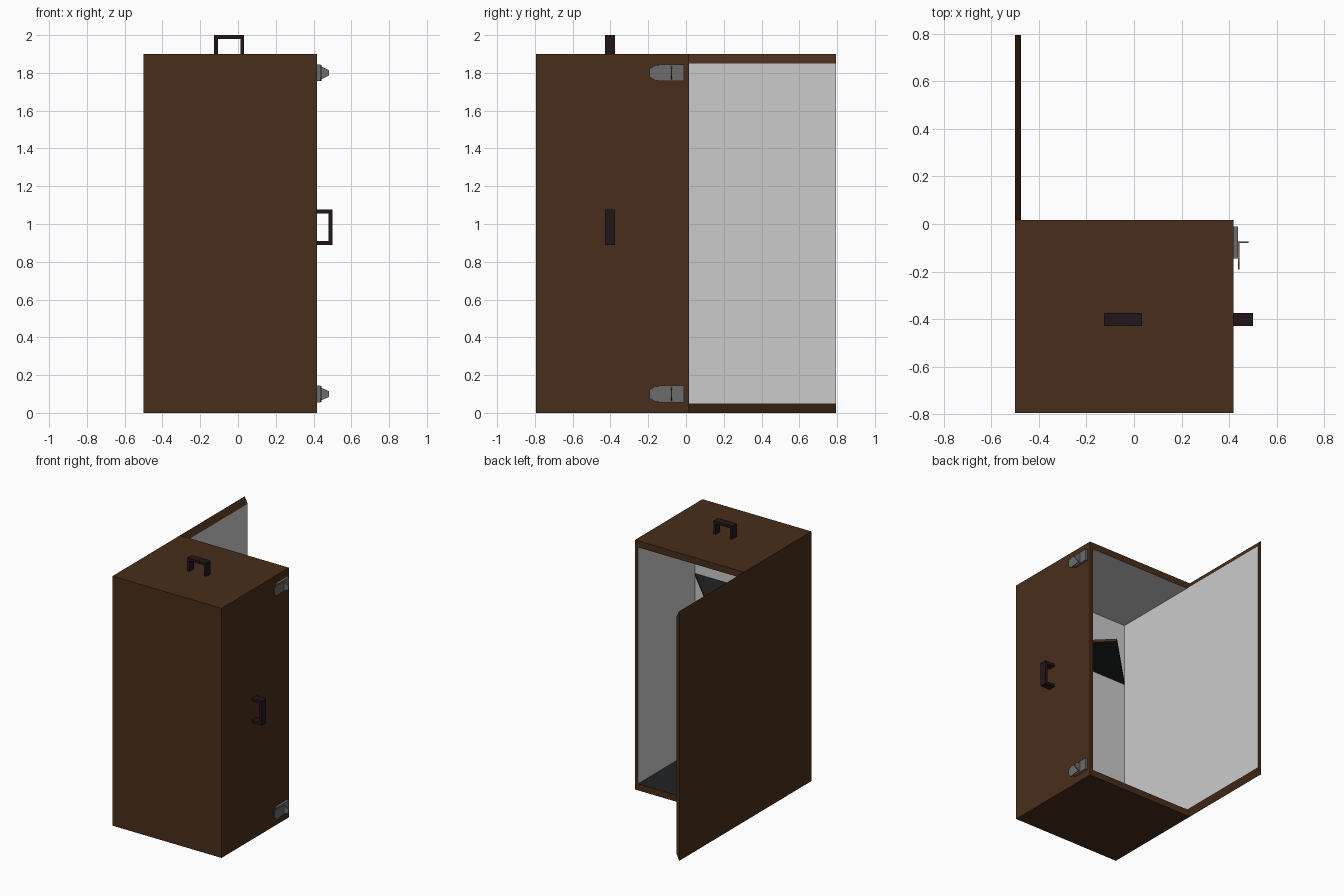
import bpy, bmesh
from mathutils import Vector

if "Cube" in bpy.data.objects:
    bpy.data.objects.remove(bpy.data.objects["Cube"])


def mat(name, rgb):
    m = bpy.data.materials.new(name)
    m.diffuse_color = (*rgb, 1)
    m.use_nodes = True
    m.node_tree.nodes["Principled BSDF"].inputs["Base Color"].default_value = m.diffuse_color
    return m


BROWN = mat("brown_wood", (0.065, 0.027, 0.011))
GREY = mat("grey_lining", (0.8, 0.8, 0.8))
BLACK = mat("black_panel", (0.015, 0.016, 0.017))
DARK = mat("dark_handle", (0.016, 0.008, 0.010))
METAL = mat("hinge_metal", (0.15, 0.15, 0.15))


def finish(bm, name, mats):
    bmesh.ops.recalc_face_normals(bm, faces=bm.faces)
    me = bpy.data.meshes.new(name)
    bm.to_mesh(me)
    bm.free()
    for m in mats:
        me.materials.append(m)
    ob = bpy.data.objects.new(name, me)
    bpy.context.collection.objects.link(ob)
    return ob


def box_bm(lo, hi):
    bm = bmesh.new()
    bmesh.ops.create_cube(bm, size=1)
    for v in bm.verts:
        v.co = Vector([hi[i] if v.co[i] > 0 else lo[i] for i in range(3)])
    bm.normal_update()
    return bm


def facing(bm, direction):
    return max(bm.faces, key=lambda f: f.normal.dot(Vector(direction)))


def prism(name, pts, depth, place, mats):
    """Extrude a 2D outline from depth[0] to depth[1]; place maps (u, v, d) to xyz."""
    bm = bmesh.new()
    a, b = [[bm.verts.new(place(u, v, d)) for u, v in pts] for d in depth]
    bm.faces.new(a)
    bm.faces.new(b[::-1])
    for i in range(len(pts)):
        j = (i + 1) % len(pts)
        bm.faces.new((a[i], b[i], b[j], a[j])).material_index = len(mats) - 1
    return finish(bm, name, mats)


# cabinet body, hollowed from the back
X0, X1, Y0, YB, H = -0.5, 0.418, -0.795, 0.016, 1.9
T, R = 0.025, 0.05
bm = box_bm((X0, Y0, 0), (X1, YB, H))
back = facing(bm, (0, 1, 0))
bmesh.ops.inset_region(bm, faces=[back], thickness=0.01)
for v in back.verts:
    v.co.x = X0 + T if v.co.x < 0 else X1 - T
    v.co.z = R if v.co.z < 1 else H - R
walls = bmesh.ops.inset_region(bm, faces=[back], thickness=0.01)["faces"]
for v in back.verts:
    v.co = (X0 + T if v.co.x < 0 else X1 - T, -0.67, R if v.co.z < 1 else H - R)
for f in walls + [back]:
    f.material_index = 1
    if f.calc_center_median().z < R + 0.01:
        f.material_index = 2
finish(bm, "cabinet_body", [BROWN, GREY, BLACK])

# open door with sloped top and bottom edges
bm = box_bm((X0, YB, 0), (X0 + T, 0.795, H))
inner = facing(bm, (1, 0, 0))
inner.material_index = 1
for v in inner.verts:
    v.co.z = R if v.co.z < 1 else H - R
finish(bm, "open_door", [BROWN, GREY])

# triangular shelf inside
XM = (X0 + X1) / 2
prism("inner_shelf", [(X0 + T, -0.67), (X1 - T, -0.67), (XM, -0.235)],
      (1.37, 1.39), lambda u, v, d: (u, v, d), [BLACK, BROWN])


# handles: one U profile, placed on the top and on the right side
def u_profile(w, h, t):
    return [(-w, 0), (-w, h), (w, h), (w, 0),
            (w - t, 0), (w - t, h - t), (t - w, h - t), (t - w, 0)]


prism("top_handle", u_profile(0.08, 0.1, 0.02), (-0.43, -0.375),
      lambda u, v, d: (u - 0.047, d, H + v), [DARK])
prism("side_handle", u_profile(0.093, 0.082, 0.02), (-0.43, -0.375),
      lambda u, v, d: (X1 + v, d, u + 0.983), [DARK])

# latches: base plate, pointed tongue and standing thumb turn
for label, z in (("upper", 1.8), ("lower", 0.1)):
    finish(box_bm((X1, -0.145, z - 0.044), (0.437, -0.01, z + 0.044)),
           label + "_latch_plate", [METAL])
    half = [(-0.08, 0.034), (-0.12, 0.034), (-0.16, 0.042), (-0.192, 0.022)]
    tongue = half + [(y, -w) for y, w in reversed(half)]
    prism(label + "_latch_tongue", tongue, (0.437, 0.443),
          lambda u, v, d: (d, u, z + v), [METAL])
    turn = [(0.437, 0.036), (0.482, 0.014), (0.482, -0.014), (0.437, -0.036)]
    prism(label + "_latch_turn", turn, (-0.08, -0.074),
          lambda u, v, d: (u, d, z + v), [METAL])
